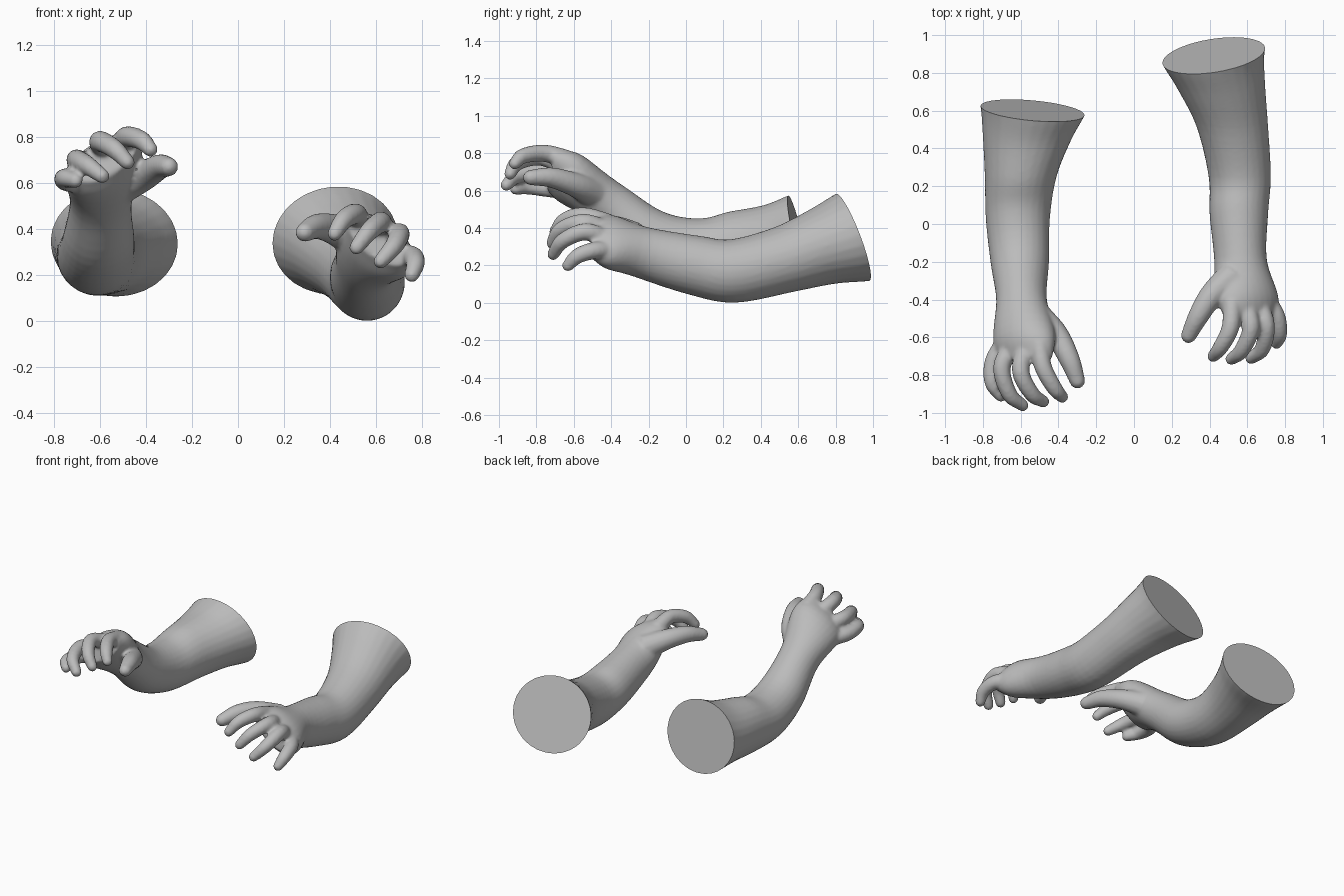
import bpy
import bmesh
from math import sin, cos, radians, pi
from mathutils import Vector

default_cube = bpy.data.objects.get("Cube")
if default_cube:
    bpy.data.objects.remove(default_cube, do_unlink=True)

# One matte grey for everything
grey = bpy.data.materials.new("plain_grey")
grey.use_nodes = True
grey.diffuse_color = (0.5, 0.5, 0.5, 1)
grey.node_tree.nodes["Principled BSDF"].inputs["Base Color"].default_value = (0.5, 0.5, 0.5, 1)


def spline(rows, steps):
    """Smoothly interpolate rows of numbers (Catmull-Rom)."""
    pts = [Vector(r) for r in rows]
    pts = [2 * pts[0] - pts[1]] + pts + [2 * pts[-1] - pts[-2]]
    result = []
    for p, q, r, s in zip(pts, pts[1:], pts[2:], pts[3:]):
        for i in range(steps):
            t = i / steps
            result.append(0.5 * (2 * q + (r - p) * t + (2 * p - 5 * q + 4 * r - s) * t * t
                                 + (3 * q - p - 3 * r + s) * t ** 3))
    result.append(pts[-2])
    return result


def loft(bm, frames, sides):
    """Skin a closed tube through frames of (centre, side axis, up axis)."""
    rings = []
    for centre, side, up in frames:
        angles = [2 * pi * k / sides for k in range(sides)]
        rings.append([bm.verts.new(centre + side * cos(a) + up * sin(a)) for a in angles])
    for a, b in zip(rings, rings[1:]):
        for k in range(sides):
            n = (k + 1) % sides
            bm.faces.new((a[k], a[n], b[n], b[k]))
    bm.faces.new(rings[0][::-1])
    bm.faces.new(rings[-1])


def limb_frames(sections):
    """Elliptical sections: x, y, z, half width, half height, tilt, roll."""
    frames = []
    for x, y, z, width, height, tilt, roll in spline(sections, 5):
        t, r = radians(tilt), radians(roll)
        across, upward = Vector((1, 0, 0)), Vector((0, -sin(t), cos(t)))
        side = across * cos(r) + upward * sin(r)
        up = upward * cos(r) - across * sin(r)
        frames.append((Vector((x, y, z)), side * width, up * height))
    return frames


def digit_frames(points, radii):
    """Round tapering digit with a domed tip."""
    rows = spline([(*p, r) for p, r in zip(points, radii)], 5)
    centres = [v.to_3d() if len(v) == 3 else Vector(v[:3]) for v in rows]
    sizes = [v[3] for v in rows]
    end, tip = centres[-1], sizes[-1]
    heading = (end - centres[-2]).normalized()
    for angle in (25, 50, 70, 85):
        a = radians(angle)
        centres.append(end + heading * tip * sin(a))
        sizes.append(tip * cos(a))
    frames = []
    for i, (c, size) in enumerate(zip(centres, sizes)):
        along = centres[min(i + 1, len(centres) - 1)] - centres[max(i - 1, 0)]
        turn = along.to_track_quat('Z', 'Y')
        frames.append((c, turn @ Vector((size, 0, 0)), turn @ Vector((0, size, 0))))
    return frames


FINGER_RADII = (0.05, 0.047, 0.042, 0.033)
THUMB_RADII = (0.085, 0.066, 0.055, 0.042)


def build_arm(name, sections, digits, skew):
    bm = bmesh.new()
    # Run the upper arm past its end so that it can be cut off flat
    x, y, z, width, height, tilt, roll = sections[0]
    t = radians(tilt)
    cut_point, cut_normal = Vector((x, y, z)), Vector((skew, cos(t), sin(t)))
    extra = (x, y + 0.12 * cos(t), z + 0.12 * sin(t), width + 0.02, height + 0.02, tilt, roll)
    loft(bm, limb_frames([extra] + sections), 28)
    # Fingers and thumb
    for label, points in digits.items():
        radii = THUMB_RADII if label == "thumb" else FINGER_RADII
        loft(bm, digit_frames(points, radii), 14)
    bmesh.ops.recalc_face_normals(bm, faces=bm.faces)
    mesh = bpy.data.meshes.new(name)
    bm.to_mesh(mesh)
    bm.free()
    arm = bpy.data.objects.new(name, mesh)
    bpy.context.collection.objects.link(arm)

    # Fuse the parts into one skin and soften the joins
    fuse = arm.modifiers.new("fuse", 'REMESH')
    fuse.mode = 'VOXEL'
    fuse.voxel_size = 0.011
    soften = arm.modifiers.new("soften", 'SMOOTH')
    soften.factor = 0.5
    soften.iterations = 5
    fused = bpy.data.meshes.new_from_object(arm.evaluated_get(bpy.context.evaluated_depsgraph_get()))
    arm.modifiers.clear()

    # Flat cut at the upper arm
    bm = bmesh.new()
    bm.from_mesh(fused)
    cut = bmesh.ops.bisect_plane(bm, geom=bm.verts[:] + bm.edges[:] + bm.faces[:], dist=0.0001,
                                 plane_co=cut_point, plane_no=cut_normal, clear_outer=True)
    rim = [e for e in cut["geom_cut"] if isinstance(e, bmesh.types.BMEdge)]
    bmesh.ops.holes_fill(bm, edges=rim, sides=0)
    bmesh.ops.recalc_face_normals(bm, faces=bm.faces)
    bm.to_mesh(fused)
    bm.free()
    fused.name = name
    arm.data = fused
    fused.materials.clear()
    fused.materials.append(grey)
    bpy.ops.object.select_all(action='DESELECT')
    arm.select_set(True)
    bpy.context.view_layer.objects.active = arm
    bpy.ops.object.shade_smooth_by_angle(angle=radians(45))


# Left arm: reaching low, from the shoulder cut to the knuckles
left_sections = [
    (0.41, 0.89, 0.35, 0.28, 0.25, 21, 0),
    (0.46, 0.73, 0.30, 0.235, 0.21, 20, 0),
    (0.52, 0.52, 0.23, 0.19, 0.18, 18, 0),
    (0.56, 0.25, 0.17, 0.165, 0.17, 4, 0),
    (0.555, 0.05, 0.20, 0.155, 0.16, -10, 0),
    (0.565, -0.20, 0.26, 0.14, 0.14, -12, -15),
    (0.60, -0.39, 0.32, 0.185, 0.12, -10, -35),
    (0.61, -0.50, 0.355, 0.16, 0.075, -5, -38),
]
left_digits = {
    "thumb": [(0.52, -0.28, 0.35), (0.41, -0.38, 0.40), (0.34, -0.49, 0.41), (0.29, -0.59, 0.385)],
    "index": [(0.52, -0.42, 0.43), (0.51, -0.55, 0.465), (0.46, -0.65, 0.44), (0.42, -0.70, 0.38)],
    "middle": [(0.59, -0.42, 0.39), (0.62, -0.55, 0.43), (0.57, -0.67, 0.39), (0.515, -0.715, 0.32)],
    "ring": [(0.66, -0.42, 0.34), (0.70, -0.54, 0.38), (0.68, -0.66, 0.33), (0.62, -0.71, 0.26)],
    "little": [(0.70, -0.40, 0.28), (0.755, -0.49, 0.28), (0.77, -0.58, 0.25), (0.755, -0.63, 0.20)],
}
build_arm("left_arm", left_sections, left_digits, -0.15)

# Right arm: bent upward at the elbow
right_sections = [
    (-0.53, 0.60, 0.34, 0.28, 0.24, 13, 0),
    (-0.565, 0.45, 0.32, 0.235, 0.205, 10, 0),
    (-0.60, 0.25, 0.30, 0.19, 0.19, 3, 0),
    (-0.615, 0.03, 0.29, 0.17, 0.17, -18, 0),
    (-0.605, -0.20, 0.36, 0.155, 0.15, -33, 0),
    (-0.595, -0.41, 0.52, 0.135, 0.13, -33, 10),
    (-0.58, -0.61, 0.66, 0.18, 0.12, -25, 33),
    (-0.57, -0.72, 0.71, 0.16, 0.075, -12, 35),
]
right_digits = {
    "thumb": [(-0.51, -0.50, 0.59), (-0.41, -0.59, 0.63), (-0.34, -0.72, 0.67), (-0.30, -0.83, 0.67)],
    "index": [(-0.50, -0.64, 0.77), (-0.48, -0.76, 0.80), (-0.42, -0.87, 0.785), (-0.38, -0.915, 0.745)],
    "middle": [(-0.57, -0.64, 0.73), (-0.60, -0.78, 0.78), (-0.54, -0.90, 0.75), (-0.48, -0.94, 0.69)],
    "ring": [(-0.64, -0.64, 0.67), (-0.70, -0.76, 0.70), (-0.66, -0.90, 0.68), (-0.59, -0.96, 0.63)],
    "little": [(-0.68, -0.62, 0.60), (-0.745, -0.73, 0.61), (-0.75, -0.84, 0.62), (-0.705, -0.91, 0.61)],
}
build_arm("right_arm", right_sections, right_digits, 0.09)
